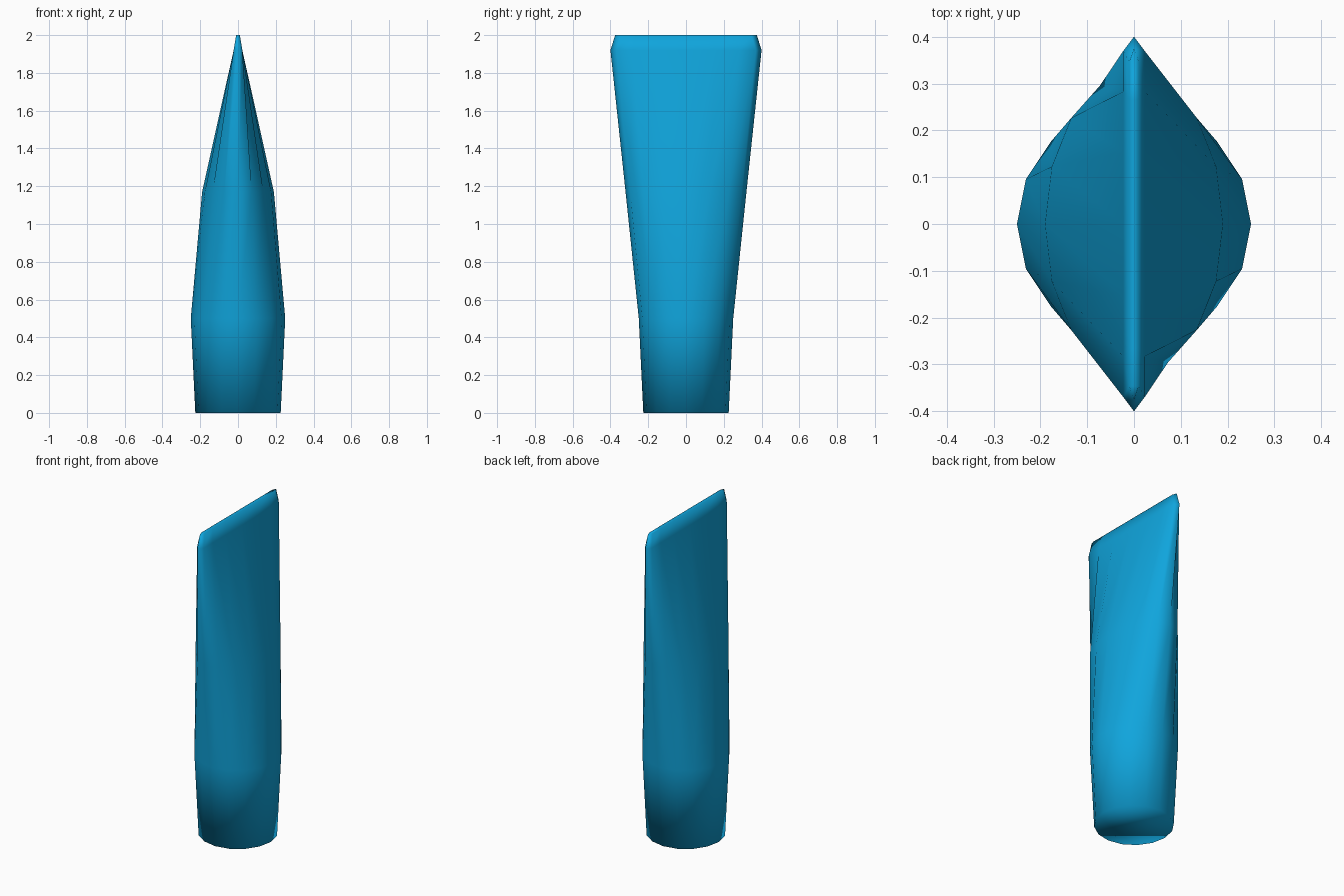
import bpy, bmesh, math

cube = bpy.data.objects.get("Cube")
if cube:
    bpy.data.objects.remove(cube)

# One flat blue for the whole body
blue = bpy.data.materials.new("bright_blue")
blue.use_nodes = True
colour = (0.005, 0.376, 0.72, 1)
blue.diffuse_color = colour
blue.node_tree.nodes["Principled BSDF"].inputs["Base Color"].default_value = colour

SIDES = 16
# Cross-sections: height, half width, half depth, pinched flat or round
SECTIONS = [
    (0.0, 0.226, 0.226, False),
    (0.5, 0.25, 0.25, False),
    (1.17, 0.19, 0.32, False),
    (1.92, 0.023, 0.40, True),
    (2.0, 0.01, 0.375, True),
]


def add_ring(bm, z, rx, ry, pinched):
    ring = []
    for i in range(SIDES):
        a = math.tau * i / SIDES
        s = math.sin(a)
        if pinched:  # straight sides meeting in a pointed end
            s = 0 if abs(s) < 0.01 else math.copysign(1, s)
        ring.append(bm.verts.new((rx * s, -ry * math.cos(a), z)))
    return ring


# Round tube squeezed flat towards the top
bm = bmesh.new()
rings = [add_ring(bm, *section) for section in SECTIONS]
for low, high in zip(rings, rings[1:]):
    for i in range(SIDES):
        j = (i + 1) % SIDES
        bm.faces.new((low[i], low[j], high[j], high[i]))

# Base and crimped top edge
bm.faces.new(rings[0][::-1])
bm.faces.new(rings[-1])
bmesh.ops.recalc_face_normals(bm, faces=bm.faces[:])
for face in bm.faces:
    face.smooth = True

mesh = bpy.data.meshes.new("squeezed_tube")
bm.to_mesh(mesh)
bm.free()
mesh.materials.append(blue)
tube = bpy.data.objects.new("squeezed_tube", mesh)
bpy.context.collection.objects.link(tube)
